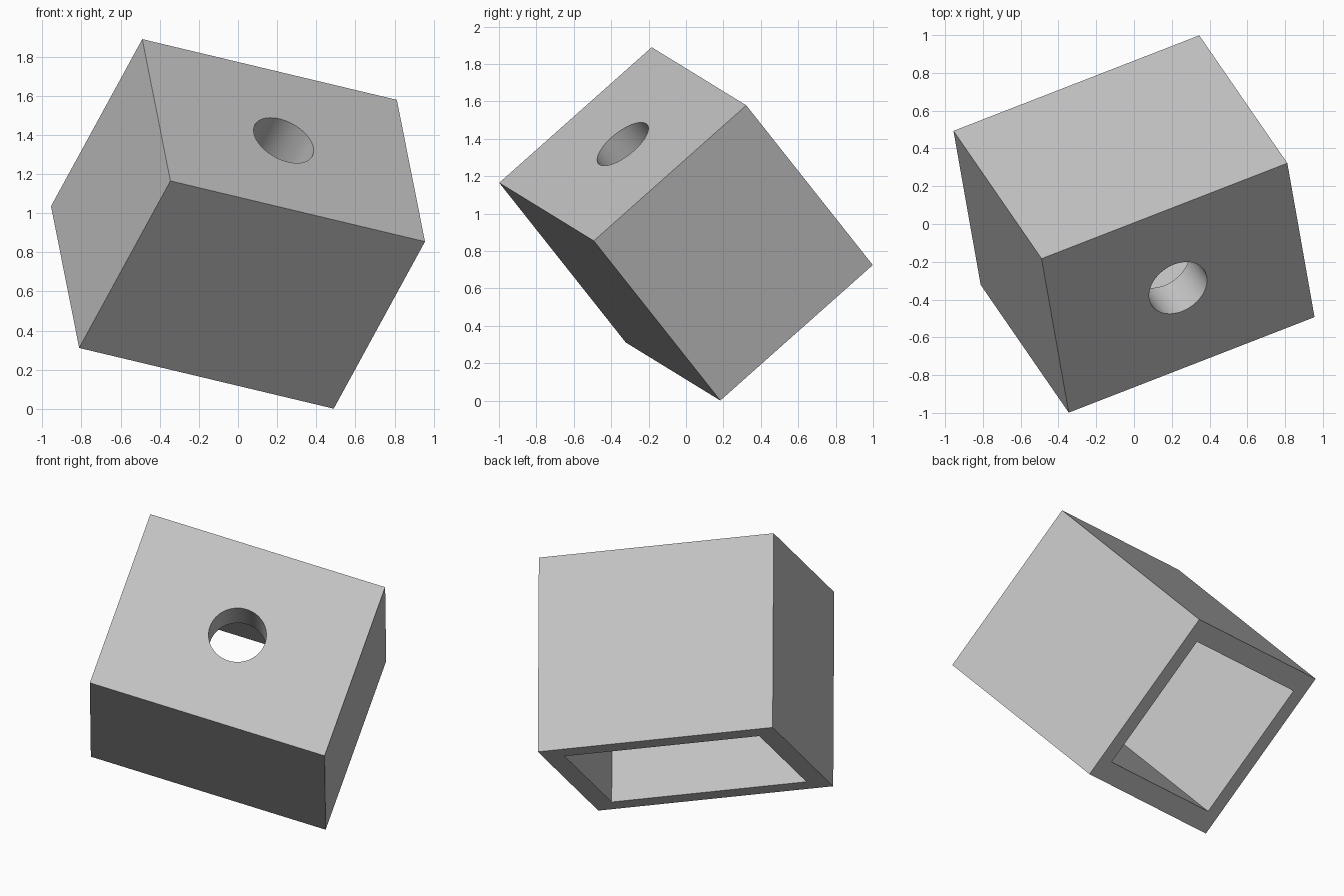
import bpy
from mathutils import Matrix, Vector

default = bpy.data.objects.get("Cube")
if default:
    bpy.data.objects.remove(default, do_unlink=True)

WIDTH, HEIGHT, DEPTH = 1.43, 1.10, 1.185
WALL, FRONT_WALL, HOLE_RADIUS = 0.122, 0.24, 0.167

# Tilted frame: width axis, height axis, and depth axis towards the open end
u = Vector((1.30, 0.505, -0.31)).normalized()
w = u.cross(Vector((0.145, -0.815, -0.725))).normalized()
v = w.cross(u)
frame = Matrix((u, v, w)).transposed().to_4x4()
frame.translation = (0, 0, 0.945)

grey = bpy.data.materials.new("plain grey")
grey.use_nodes = True
colour = (0.55, 0.55, 0.55, 1)
grey.diffuse_color = colour
grey.node_tree.nodes["Principled BSDF"].inputs["Base Color"].default_value = colour


def place(name, depth_offset, size=(1, 1, 1)):
    """Scale the active primitive and set it in the tilted frame."""
    obj = bpy.context.object
    obj.name = name
    obj.data.transform(Matrix.Translation((0, 0, depth_offset)) @ Matrix.Diagonal((*size, 1)))
    obj.matrix_world = frame
    obj.data.materials.append(grey)
    return obj


# Outer block
bpy.ops.mesh.primitive_cube_add(size=1)
block = place("block", 0, (WIDTH, HEIGHT, DEPTH))

# Rectangular cavity, open at the far end
bpy.ops.mesh.primitive_cube_add(size=1)
cavity = place("cavity_cutter", FRONT_WALL,
               (WIDTH - 2 * WALL, HEIGHT - 2 * WALL, DEPTH))

# Round hole through the thick front wall
bpy.ops.mesh.primitive_cylinder_add(vertices=64, radius=HOLE_RADIUS, depth=0.8)
hole = place("hole_cutter", -DEPTH / 2)

for cutter in (cavity, hole):
    cutter.hide_render = True
    cut = block.modifiers.new(cutter.name, "BOOLEAN")
    cut.operation = "DIFFERENCE"
    cut.solver = "EXACT"
    cut.object = cutter

# Bake the cuts, drop the cutters and smooth the bore
bpy.ops.object.select_all(action="DESELECT")
block.select_set(True)
bpy.context.view_layer.objects.active = block
for name in [m.name for m in block.modifiers]:
    bpy.ops.object.modifier_apply(modifier=name)
for cutter in (cavity, hole):
    bpy.data.objects.remove(cutter, do_unlink=True)
bpy.ops.object.shade_smooth_by_angle()
